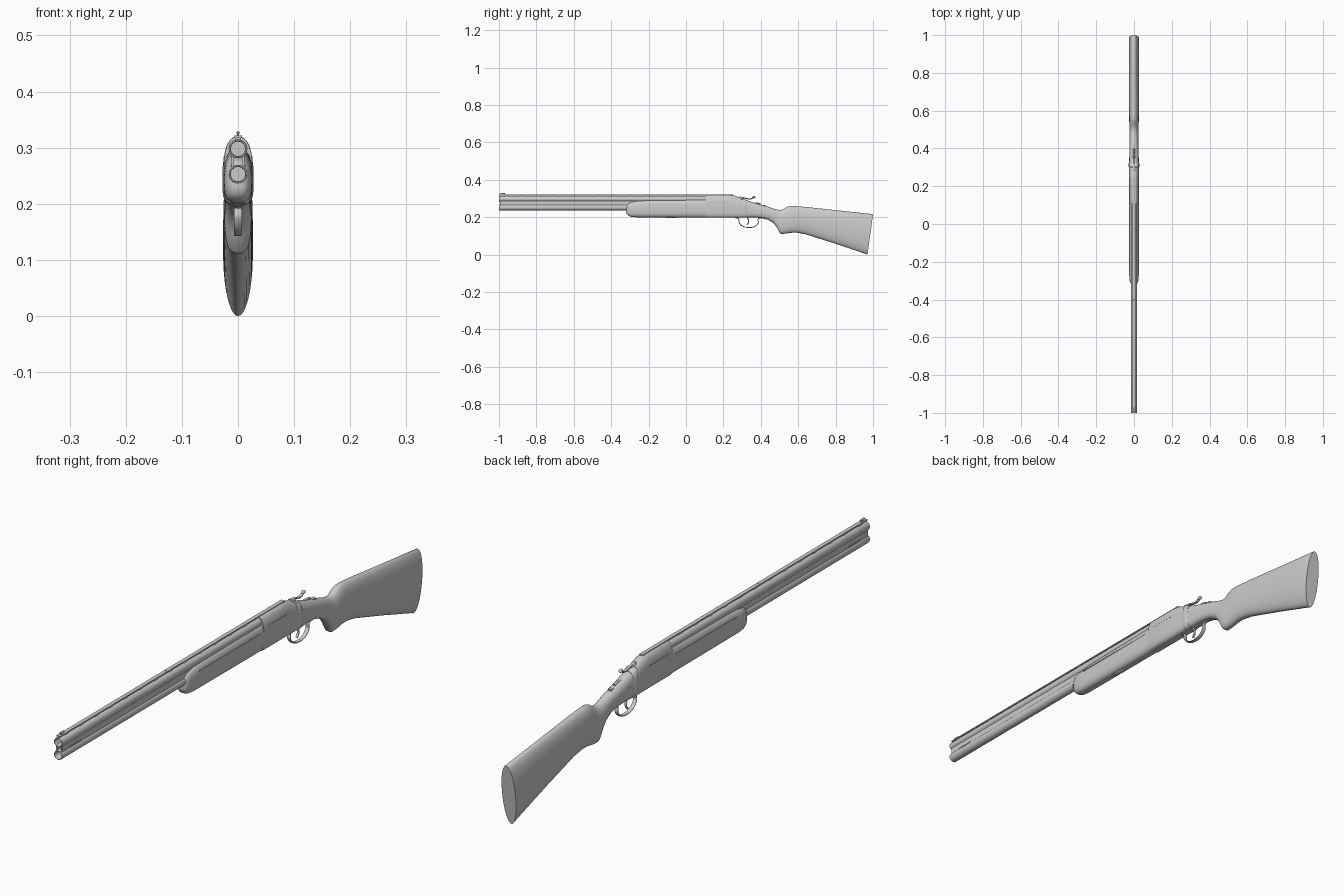
import bpy, bmesh, math
from mathutils import Vector


def finish(name, bm, angle=35):
    bmesh.ops.recalc_face_normals(bm, faces=bm.faces)
    me = bpy.data.meshes.new(name)
    bm.to_mesh(me)
    bm.free()
    me.shade_smooth()
    me.set_sharp_from_angle(angle=math.radians(angle))
    ob = bpy.data.objects.new(name, me)
    bpy.context.collection.objects.link(ob)
    return ob


def skin(name, rings, caps=True, angle=35):
    """Bridge closed rings of points in order."""
    bm = bmesh.new()
    vs = [[bm.verts.new(p) for p in r] for r in rings]
    n = len(vs[0])
    for a, b in zip(vs, vs[1:]):
        for i in range(n):
            j = (i + 1) % n
            bm.faces.new((a[i], a[j], b[j], b[i]))
    if caps:
        bm.faces.new(vs[0])
        bm.faces.new(vs[-1])
    return finish(name, bm, angle)


def section(yb, zb, yt, zt, w, nb, nt, n=40):
    """Superellipse ring; bottom and top halves have their own roundness."""
    pts = []
    for i in range(n):
        a = 2 * math.pi * i / n
        c, s = math.cos(a), math.sin(a)
        e = 2 / (nt if s > 0 else nb)
        k = 0.5 + 0.5 * math.copysign(abs(s) ** e, s)
        pts.append((w * math.copysign(abs(c) ** e, c), yb + (yt - yb) * k, zb + (zt - zb) * k))
    return pts


def box(name, x0, x1, y0, y1, z0, z1):
    return skin(name, [[(x0, y, z0), (x1, y, z0), (x1, y, z1), (x0, y, z1)] for y in (y0, y1)])


def tube(name, z, profile, n=32):
    """Turned part around the y axis; profile is (radius, y)."""
    return skin(name, [[(r * math.cos(2 * math.pi * i / n), y, z + r * math.sin(2 * math.pi * i / n))
                        for i in range(n)] for r, y in profile])


def ribbon(name, path, w, t, steps=6):
    """Flat strip swept along a smooth (y, z) path."""
    P = [Vector(p) for p in path]
    P = [2 * P[0] - P[1]] + P + [2 * P[-1] - P[-2]]
    line = []
    for a, b, c, d in zip(P, P[1:], P[2:], P[3:]):
        for k in range(steps):
            u = k / steps
            line.append(0.5 * (2 * b + (c - a) * u + (2 * a - 5 * b + 4 * c - d) * u * u
                               + (3 * b - a - 3 * c + d) * u ** 3))
    line.append(P[-2])
    rings = []
    for i, p in enumerate(line):
        d = (line[min(i + 1, len(line) - 1)] - line[max(i - 1, 0)]).normalized()
        m = Vector((-d.y, d.x)) * t
        rings.append([(x, p.x + s * m.x, p.y + s * m.y)
                      for x, s in ((w, -.5), (w, .5), (w * .6, 1), (-w * .6, 1),
                                   (-w, .5), (-w, -.5), (-w * .6, -1), (w * .6, -1))])
    return skin(name, rings, angle=50)


def ellipsoid(name, loc, size):
    bm = bmesh.new()
    bmesh.ops.create_uvsphere(bm, u_segments=20, v_segments=12, radius=1)
    for v in bm.verts:
        v.co = Vector([v.co[i] * size[i] + loc[i] for i in range(3)])
    return finish(name, bm, 60)


# Barrels with open bores
for name, z in (("upper_barrel", 0.298), ("lower_barrel", 0.253)):
    tube(name, z, [(.0128, -.8), (.0128, -.997), (.0138, -1), (.0158, -1), (.0165, -.997),
                   (.0165, -.6), (.0168, .15)])

# Side ribs between the barrels, with a small slot cover near the muzzle
for s, side in ((-1, "left"), (1, "right")):
    box(side + "_side_rib", min(s * .007, s * .0115), max(s * .007, s * .0115), -.995, .12, .262, .288)
    box(side + "_rib_slot", min(s * .008, s * .0135), max(s * .008, s * .0135), -.95, -.89, .266, .270)

# Ventilated top rib, posts and bead sights
box("top_rib", -.007, .007, -1, .25, .3175, .3215)
for i in range(15):
    y = -.97 + i * .083
    box("rib_post", -.005, .005, y, y + .018, .311, .319)
tube("front_bead", .3265, [(.001, -.992), (.003, -.99), (.003, -.97), (.001, -.968)], 16)
box("front_bead_stem", -.0015, .0015, -.988, -.972, .320, .326)
ellipsoid("middle_bead", (0, -.40, .3222), (.002, .002, .002))

# Fore-end
skin("fore_end", [section(y, b, y, t, w, 3, 2.6) for y, b, t, w in (
    (-.320, .228, .262, .010), (-.317, .217, .270, .016), (-.308, .208, .277, .021),
    (-.295, .203, .282, .0240), (-.270, .200, .287, .0255), (-.22, .200, .292, .026),
    (.05, .199, .297, .026), (.112, .199, .298, .026))])
for s, side in ((-1, "left"), (1, "right")):
    box(side + "_fore_end_line", s * .025 - .0012, s * .025 + .0012, -.25, .09, .268, .271)
ellipsoid("fore_end_latch", (0, -.08, .199), (.009, .032, .004))

# Receiver
skin("receiver", [section(y, b, y, t, w, 4, 2.4) for y, b, t, w in (
    (.108, .199, .319, .0255), (.112, .198, .320, .0262), (.23, .198, .320, .0262),
    (.26, .198, .316, .0262), (.30, .198, .300, .0262), (.325, .198, .292, .0255))])
skin("receiver_collar", [section(y, b, y, t, w, 4, 2.8) for y, b, t, w in (
    (.298, .199, .300, .0262), (.301, .198, .301, .0278),
    (.320, .198, .294, .0278), (.324, .199, .291, .0255))])
for s, side in ((-1, "left"), (1, "right")):
    box(side + "_receiver_slot", s * .024 - .002, s * .024 + .002, .13, .24, .277, .284)

# Stock with wrist, grip and butt
skin("stock", [section(*k) for k in (
    (.320, .199, .320, .292, .0255, 4, 2.5),
    (.365, .199, .365, .277, .0250, 3.2, 2.3),
    (.405, .196, .405, .266, .0240, 2.8, 2.2),
    (.440, .186, .440, .256, .0230, 2.5, 2.2),
    (.470, .167, .470, .246, .0230, 2.5, 2.2),
    (.487, .143, .487, .241, .0235, 2.5, 2.2),
    (.502, .115, .502, .239, .0240, 2.6, 2.2),
    (.508, .111, .520, .242, .0245, 2.6, 2.2),
    (.530, .112, .538, .255, .0250, 2.6, 2.2),
    (.560, .117, .556, .261, .0255, 2.5, 2.2),
    (.590, .118, .582, .260, .0260, 2.4, 2.2),
    (.640, .109, .640, .255, .0262, 2.3, 2.2),
    (.800, .058, .810, .237, .0265, 2.1, 2.1),
    (.967, .002, .997, .217, .0265, 2, 2.1),
    (.970, 0, 1, .215, .0262, 2, 2.1))], angle=40)

# Trigger guard and trigger
ribbon("trigger_guard", [(.265, .197), (.283, .193), (.283, .175), (.300, .154), (.332, .145), (.366, .150),
                         (.386, .170), (.386, .190), (.405, .196), (.43, .190)], .007, .0022)
ribbon("trigger", [(.325, .205), (.333, .188), (.334, .173), (.326, .160)], .004, .003)

# Opening lever and safety
tube("lever_pivot", .301, [(.004, .27), (.008, .275), (.008, .30), (.005, .31)], 20)
ribbon("opening_lever", [(.285, .308), (.310, .304), (.335, .298), (.350, .299), (.362, .308)], .005, .003)
ellipsoid("lever_thumbpiece", (0, .363, .307), (.007, .009, .006))
box("safety_plate", -.006, .006, .365, .425, .258, .2655)
ribbon("safety_button", [(.365, .275), (.383, .275), (.400, .271)], .004, .003)
